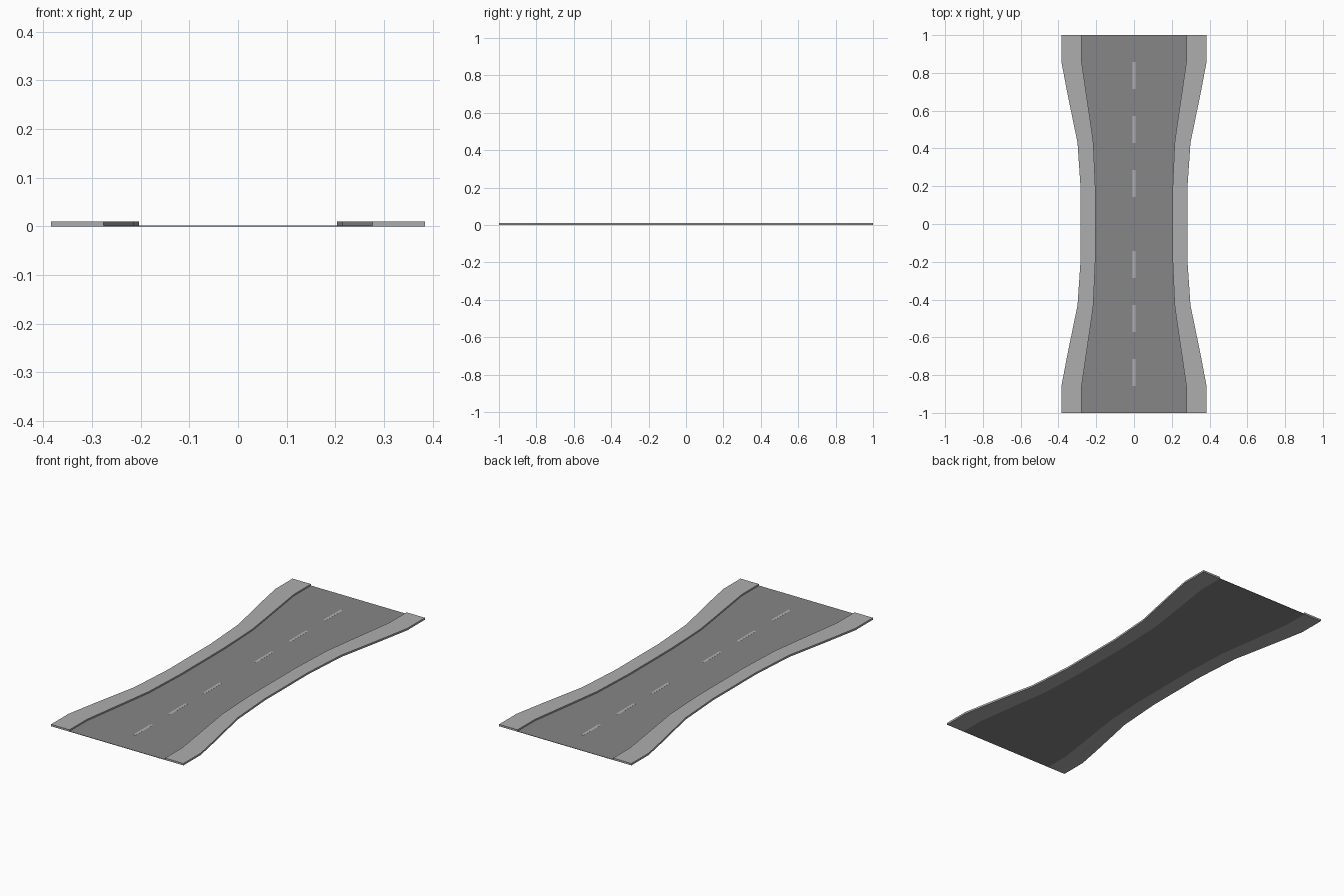
import bpy, bmesh

if "Cube" in bpy.data.objects:
    bpy.data.objects.remove(bpy.data.objects["Cube"])

# (y, road half width, outer half width) for one half of the road
HALF = [(0.18, 0.204, 0.282), (0.43, 0.215, 0.299), (0.571, 0.235, 0.328),
        (0.714, 0.256, 0.357), (0.857, 0.277, 0.384), (1.0, 0.277, 0.384)]
STATIONS = [(-y, a, b) for y, a, b in reversed(HALF)] + HALF
ROAD_TOP, WALK_TOP = 0.002, 0.01


def material(name, grey):
    m = bpy.data.materials.new(name)
    m.diffuse_color = (grey, grey, grey, 1)
    m.use_nodes = True
    m.node_tree.nodes["Principled BSDF"].inputs["Base Color"].default_value = m.diffuse_color
    return m


def strip(name, rows, z0, z1, mat):
    """Closed slab lofted along rows of (y, x_left, x_right)."""
    bm = bmesh.new()
    rings = [[bm.verts.new(p) for p in ((l, y, z0), (r, y, z0), (r, y, z1), (l, y, z1))]
             for y, l, r in rows]
    for a, b in zip(rings, rings[1:]):
        for i in range(4):
            j = (i + 1) % 4
            bm.faces.new((a[i], a[j], b[j], b[i]))
    bm.faces.new(rings[0])
    bm.faces.new(rings[-1])
    bmesh.ops.recalc_face_normals(bm, faces=bm.faces)
    mesh = bpy.data.meshes.new(name)
    bm.to_mesh(mesh)
    bm.free()
    mesh.materials.append(mat)
    ob = bpy.data.objects.new(name, mesh)
    bpy.context.collection.objects.link(ob)
    return ob


asphalt = material("asphalt", 0.24)
paving = material("paving", 0.42)
paint = material("paint", 0.45)

# Road surface
strip("road_surface", [(y, -a, a) for y, a, b in STATIONS], 0, ROAD_TOP, asphalt)

# Raised pavements
strip("pavement_right", [(y, a, b) for y, a, b in STATIONS], 0, WALK_TOP, paving)
strip("pavement_left", [(y, -b, -a) for y, a, b in STATIONS], 0, WALK_TOP, paving)

# Centre line dashes, none across the middle
for side in (-1, 1):
    for k in range(3):
        c = side * (1.5 + 2 * k) / 7
        strip("lane_dash", [(c - 0.0714, -0.007, 0.007), (c + 0.0714, -0.007, 0.007)],
              ROAD_TOP, ROAD_TOP + 0.0004, paint)
